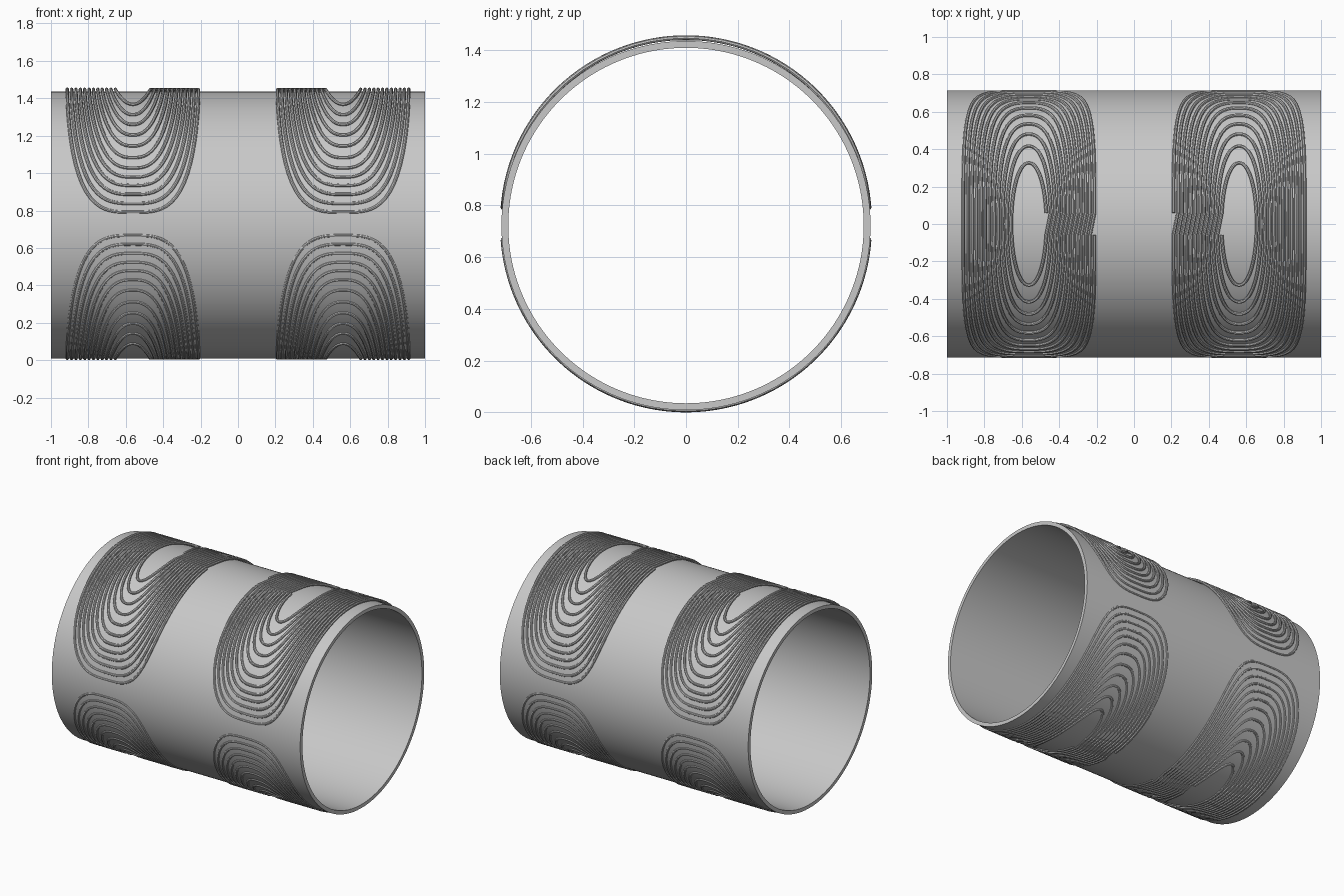
import bpy, bmesh, math

if "Cube" in bpy.data.objects:
    bpy.data.objects.remove(bpy.data.objects["Cube"])

R_OUT, R_IN, TUBE_Z = 0.7135, 0.687, 0.722
WIRE, COIL_R = 0.009, 0.7095
# half-angle (degrees) reached by each turn around the tube, inner to outer
TURNS = [27.5, 36, 42.7, 49, 55, 61, 66, 70.2, 74, 78, 82, 85.8]

grey = bpy.data.materials.new("light_grey")
grey.diffuse_color = (0.58, 0.58, 0.58, 1)
grey.use_nodes = True
grey.node_tree.nodes["Principled BSDF"].inputs["Base Color"].default_value = grey.diffuse_color


def finish(obj):
    obj.data.materials.clear()
    obj.data.materials.append(grey)
    bpy.ops.object.select_all(action='DESELECT')
    obj.select_set(True)
    bpy.context.view_layer.objects.active = obj
    bpy.ops.object.shade_smooth_by_angle(angle=math.radians(40))


def tube():
    # hollow cylinder along x: a rectangular profile swept round the axis
    n = 160
    bm = bmesh.new()
    rings = []
    for i in range(n):
        a = 2 * math.pi * i / n
        rings.append([bm.verts.new((x, r * math.sin(a), TUBE_Z + r * math.cos(a)))
                      for x, r in ((-1, R_OUT), (1, R_OUT), (1, R_IN), (-1, R_IN))])
    for i in range(n):
        p, q = rings[i], rings[(i + 1) % n]
        for j in range(4):
            k = (j + 1) % 4
            bm.faces.new((p[j], p[k], q[k], q[j]))
    bmesh.ops.recalc_face_normals(bm, faces=bm.faces)
    me = bpy.data.meshes.new("tube")
    bm.to_mesh(me)
    bm.free()
    obj = bpy.data.objects.new("tube", me)
    bpy.context.collection.objects.link(obj)
    finish(obj)


def coil_path():
    # (x, angle) of a spiral of rounded loops, stepping outwards at a small gap
    pts = []
    steps = 96
    for i, deg in enumerate(TURNS):
        f = i / (len(TURNS) - 1)
        b = math.radians(deg)
        a = 0.094 + 0.257 * f
        n = 2.0 + 1.4 * f
        s0 = math.atan(0.085 / b)
        for j in range(steps + 1):
            s = s0 + (2 * math.pi - 2 * s0) * j / steps
            c, d = math.cos(s), math.sin(s)
            r = (abs(c) ** n + abs(d) ** n) ** (-1 / n)
            pts.append((-0.562 + a * r * c, b * r * d))
    return pts


def coil(name, side, up, centre_z):
    # wire wrapped onto the tube; side turns it half round z, up mirrors it
    path = coil_path()
    cu = bpy.data.curves.new(name, 'CURVE')
    cu.dimensions = '3D'
    cu.bevel_depth = WIRE
    cu.bevel_resolution = 2
    cu.use_fill_caps = True
    sp = cu.splines.new('POLY')
    sp.points.add(len(path) - 1)
    for p, (x, a) in zip(sp.points, path):
        p.co = (side * x, side * COIL_R * math.sin(a),
                centre_z + up * COIL_R * math.cos(a), 1)
    obj = bpy.data.objects.new(name, cu)
    bpy.context.collection.objects.link(obj)
    bpy.ops.object.select_all(action='DESELECT')
    obj.select_set(True)
    bpy.context.view_layer.objects.active = obj
    bpy.ops.object.convert(target='MESH')
    finish(bpy.context.view_layer.objects.active)


tube()
for side, label in ((1, "left"), (-1, "right")):
    coil("upper_coil_" + label, side, 1, 0.739)
    coil("lower_coil_" + label, side, -1, 0.7185)
